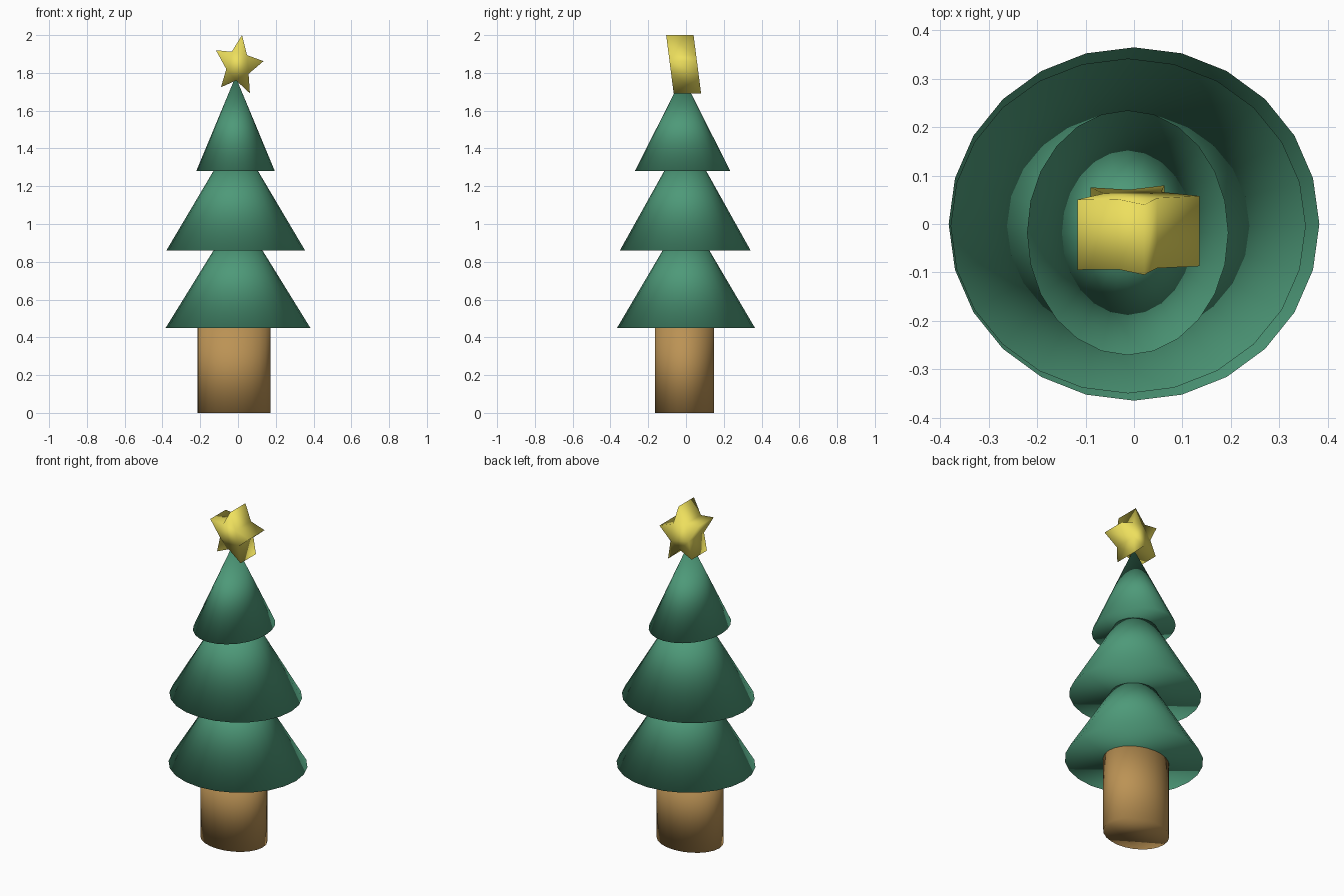
import bpy, bmesh
from mathutils import Matrix

if "Cube" in bpy.data.objects:
    bpy.data.objects.remove(bpy.data.objects["Cube"])


def material(name, rgb):
    m = bpy.data.materials.new(name)
    m.diffuse_color = (*rgb, 1)
    m.use_nodes = True
    m.node_tree.nodes["Principled BSDF"].inputs["Base Color"].default_value = m.diffuse_color
    return m


def add_object(name, bm, mat):
    bmesh.ops.recalc_face_normals(bm, faces=bm.faces)
    for f in bm.faces:
        f.smooth = True
    me = bpy.data.meshes.new(name)
    bm.to_mesh(me)
    bm.free()
    me.materials.append(mat)
    ob = bpy.data.objects.new(name, me)
    bpy.context.collection.objects.link(ob)
    return ob


def round_part(name, mat, cx, cy, rx, ry, z0, z1, top):
    """Elliptical cone (top=0) or cylinder (top=1) standing on z0."""
    bm = bmesh.new()
    bmesh.ops.create_cone(bm, cap_ends=True, segments=24, radius1=1,
                          radius2=top, depth=1)
    bmesh.ops.transform(bm, verts=bm.verts, matrix=(
        Matrix.Translation((cx, cy, (z0 + z1) / 2))
        @ Matrix.Diagonal((rx, ry, z1 - z0, 1))))
    return add_object(name, bm, mat)


green = material("green", (0.075, 0.32, 0.19))
brown = material("brown", (0.50, 0.29, 0.09))
gold = material("gold", (0.85, 0.74, 0.11))

# Trunk
round_part("trunk", brown, -0.022, -0.008, 0.193, 0.157, 0, 0.47, 1)

# Three foliage tiers
tiers = [("lower_tier", 0, 0, 0.383, 0.365, 0.45, 1.07),
         ("middle_tier", -0.012, -0.004, 0.367, 0.346, 0.86, 1.48),
         ("upper_tier", -0.013, -0.018, 0.208, 0.253, 1.28, 1.78)]
for name, *dims in tiers:
    round_part(name, green, *dims, 0)

# Star: outline in x, z; leaning forward, extruded straight along y
outline = [(0.021, 2.0), (0.048, 1.894), (0.135, 1.862), (0.056, 1.795),
           (0.063, 1.692), (-0.01, 1.76), (-0.09, 1.724), (-0.062, 1.82),
           (-0.117, 1.92), (-0.033, 1.912)]
bm = bmesh.new()
front = bm.faces.new([bm.verts.new((x, -0.085 - 0.129 * (z - 1.845), z))
                      for x, z in outline])
ext = bmesh.ops.extrude_face_region(bm, geom=[front], use_keep_orig=True)
bmesh.ops.translate(bm, vec=(0, 0.145, 0), verts=[
    v for v in ext["geom"] if isinstance(v, bmesh.types.BMVert)])
add_object("star", bm, gold)
